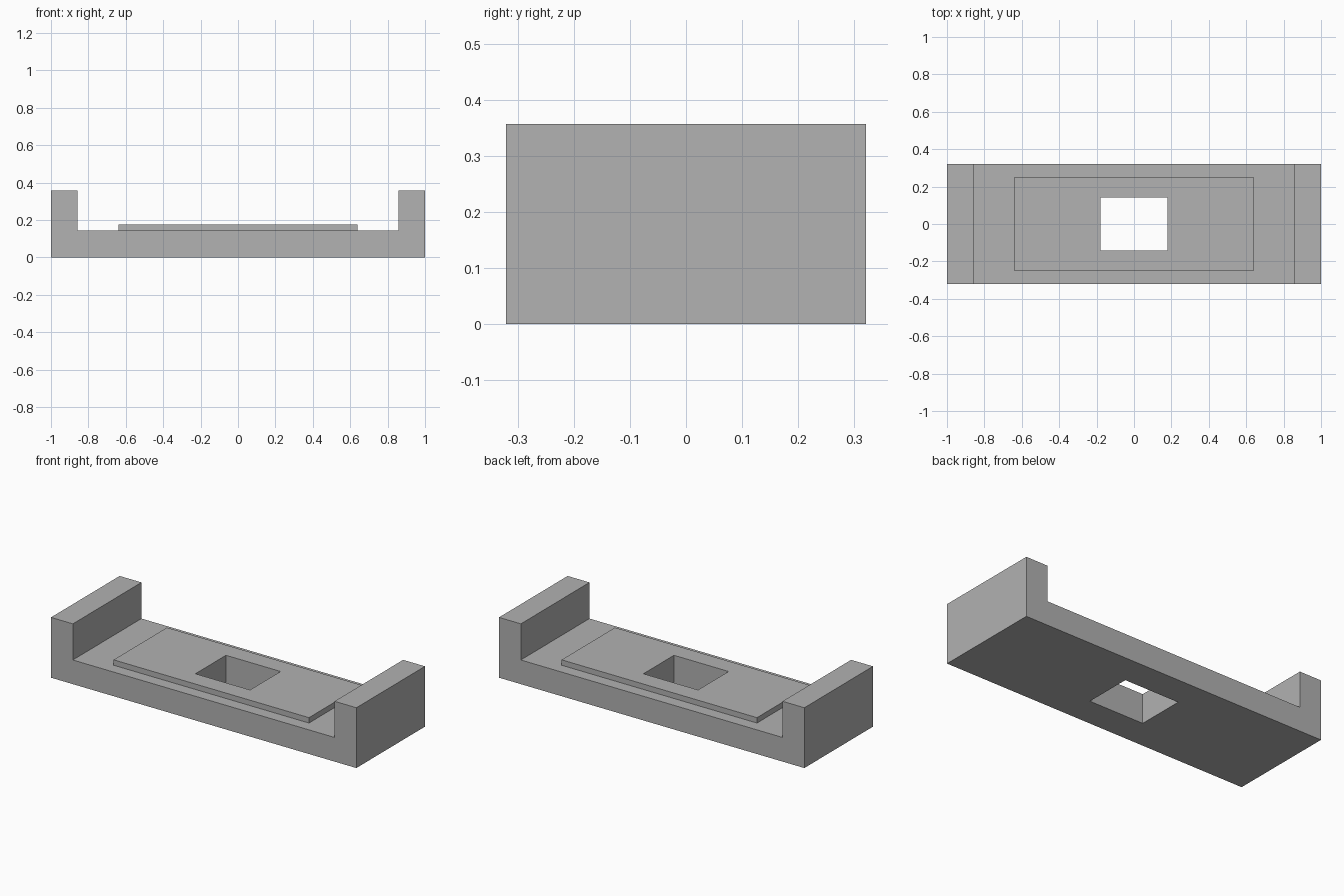
import bpy
import bmesh
from mathutils import Vector

if "Cube" in bpy.data.objects:
    bpy.data.objects.remove(bpy.data.objects["Cube"], do_unlink=True)

# Main sizes
HALF_X, HALF_Y = 1.0, 0.321
BASE_Z, WALL_Z, PLATE_Z = 0.143, 0.357, 0.175
WALL_X = 0.857

grey = bpy.data.materials.new("plain grey")
grey.use_nodes = True
colour = (0.445, 0.445, 0.445, 1)
grey.diffuse_color = colour
grey.node_tree.nodes["Principled BSDF"].inputs["Base Color"].default_value = colour


def extrude_outline(name, points, direction):
    """Make a solid by sweeping a closed flat outline along a direction."""
    bm = bmesh.new()
    face = bm.faces.new([bm.verts.new(p) for p in points])
    swept = bmesh.ops.extrude_face_region(bm, geom=[face], use_keep_orig=True)
    verts = [v for v in swept["geom"] if isinstance(v, bmesh.types.BMVert)]
    bmesh.ops.translate(bm, verts=verts, vec=Vector(direction))
    bmesh.ops.recalc_face_normals(bm, faces=bm.faces)
    mesh = bpy.data.meshes.new(name)
    bm.to_mesh(mesh)
    bm.free()
    mesh.materials.append(grey)
    obj = bpy.data.objects.new(name, mesh)
    bpy.context.collection.objects.link(obj)
    return obj


def block(name, half_x, half_y, bottom, top):
    corners = [(-half_x, -half_y), (half_x, -half_y), (half_x, half_y), (-half_x, half_y)]
    return extrude_outline(name, [(x, y, bottom) for x, y in corners], (0, 0, top - bottom))


# Channel-shaped base with an upright wall at each end
right_half = [(HALF_X, 0), (HALF_X, WALL_Z), (WALL_X, WALL_Z), (WALL_X, BASE_Z)]
profile = right_half + [(-x, z) for x, z in reversed(right_half)]
base = extrude_outline("base_with_end_walls",
                       [(x, -HALF_Y, z) for x, z in profile], (0, 2 * HALF_Y, 0))

# Thin raised plate on the floor of the channel
plate = block("raised_plate", 0.64, 0.25, BASE_Z, PLATE_Z)

# Rectangular window through both parts
cutter = block("window_cutter", 0.179, 0.143, -0.1, 0.5)
cutter.hide_render = True
cutter.hide_viewport = True
cutter.display_type = 'WIRE'
for part in (base, plate):
    cut = part.modifiers.new("window", 'BOOLEAN')
    cut.operation = 'DIFFERENCE'
    cut.solver = 'EXACT'
    cut.object = cutter
